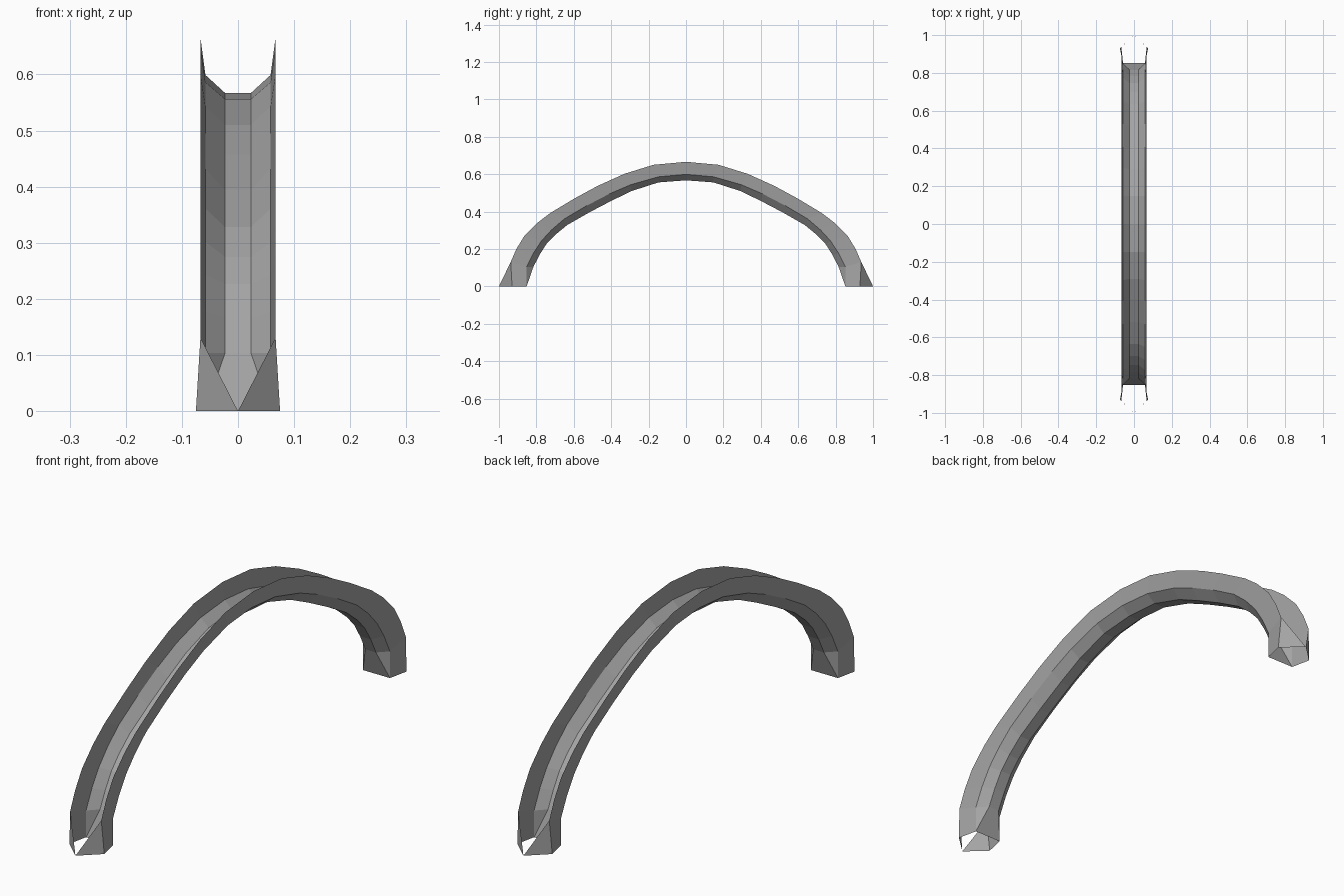
import bpy
import bmesh

cube = bpy.data.objects.get("Cube")
if cube:
    bpy.data.objects.remove(cube, do_unlink=True)

# Single grey material
GREY = (0.37, 0.37, 0.37, 1.0)
grey = bpy.data.materials.new("plain_grey")
grey.use_nodes = True
grey.diffuse_color = GREY
grey.node_tree.nodes["Principled BSDF"].inputs["Base Color"].default_value = GREY


def finish(name, bm):
    """Turn a quarter mesh into an object mirrored left-right and front-back."""
    bmesh.ops.remove_doubles(bm, verts=bm.verts, dist=0.0005)
    mesh = bpy.data.meshes.new(name)
    bm.to_mesh(mesh)
    bm.free()
    mesh.materials.append(grey)
    obj = bpy.data.objects.new(name, mesh)
    bpy.context.collection.objects.link(obj)
    mirror = obj.modifiers.new("mirror", 'MIRROR')
    mirror.use_axis = (True, True, False)
    mirror.merge_threshold = 0.001
    return obj


# Rails of the open channel as (y, z), from the front foot up to the crown
rim = [(-.93, 0), (-.937, .131), (-.907, .2), (-.864, .27), (-.794, .34), (-.725, .393),
       (-.591, .473), (-.473, .537), (-.329, .602), (-.174, .65), (0, .666)]
corner = [(-.852, 0), (-.852, .104), (-.816, .177), (-.773, .243), (-.719, .302), (-.65, .361),
          (-.53, .432), (-.409, .495), (-.297, .543), (-.147, .586), (0, .599)]
floor = [(-.852, 0), (-.816, .104), (-.784, .167), (-.746, .227), (-.7, .275), (-.635, .328),
         (-.52, .394), (-.4, .457), (-.29, .51), (-.147, .556), (0, .567)]

# Arch channel: side flange, sloped bevel and flat floor at each station
RIM_X, CORNER_X, FLOOR_X = 0.067, 0.058, 0.023
bm = bmesh.new()
rows = []
for i, (r, c, f) in enumerate(zip(rim, corner, floor)):
    foot = i == 0
    rim_x = 0.075 if foot else RIM_X
    floor_x = CORNER_X if foot else FLOOR_X    # bevel closes up at the foot
    section = [(rim_x, *r), (CORNER_X, *c), (floor_x, *f), (0, *f)]
    rows.append([bm.verts.new(p) for p in section])
for a, b in zip(rows, rows[1:]):
    for k in range(3):
        bm.faces.new((a[k], a[k + 1], b[k + 1], b[k]))
finish("arch_channel", bm)

# Pointed toe: upright triangles that meet in front of each foot
bm = bmesh.new()
toe = [(0, -1, 0), (0.075, *rim[0]), (RIM_X, *rim[1])]
bm.faces.new([bm.verts.new(p) for p in toe])
finish("foot_toes", bm)
